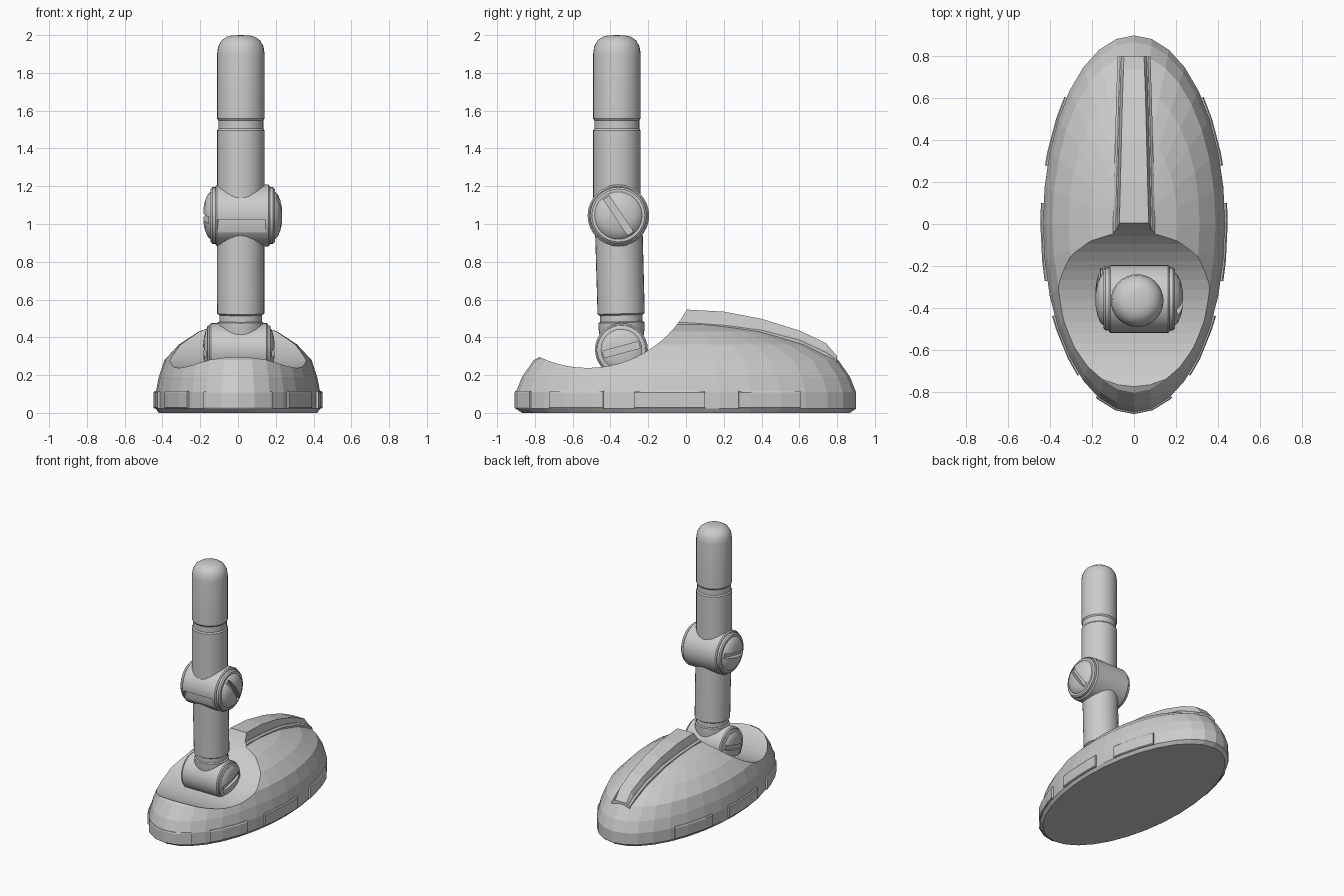
import bpy, bmesh, math
from mathutils import Matrix, Vector

if "Cube" in bpy.data.objects:
    bpy.data.objects.remove(bpy.data.objects["Cube"])

RX, RY, SEG = 0.435, 0.9, 32


def make(name, verts, faces):
    me = bpy.data.meshes.new(name)
    me.from_pydata(verts, [], faces)
    bm = bmesh.new()
    bm.from_mesh(me)
    bmesh.ops.remove_doubles(bm, verts=bm.verts, dist=1e-5)
    bmesh.ops.recalc_face_normals(bm, faces=bm.faces)
    bm.to_mesh(me)
    bm.free()
    ob = bpy.data.objects.new(name, me)
    bpy.context.collection.objects.link(ob)
    return ob


def loft(name, rings):
    """Skin a list of equal-length closed rings and cap both ends."""
    n = len(rings[0])
    verts = [p for r in rings for p in r]
    faces = [(i * n + j, i * n + (j + 1) % n, (i + 1) * n + (j + 1) % n, (i + 1) * n + j)
             for i in range(len(rings) - 1) for j in range(n)]
    faces += [tuple(range(n)), tuple(range(len(verts) - n, len(verts)))]
    return make(name, verts, faces)


def lathe(name, profile, matrix, sx=1, sy=1, seg=SEG):
    """Revolve (radius, height) pairs about local z, then place."""
    rings = [[matrix @ Vector((sx * r * math.cos(math.tau * k / seg),
                               sy * r * math.sin(math.tau * k / seg), h))
              for k in range(seg)] for r, h in profile]
    return loft(name, rings)


def box(name, size, matrix):
    v = [matrix @ Vector((x * size[0] / 2, y * size[1] / 2, z * size[2] / 2))
         for z in (-1, 1) for x, y in ((-1, -1), (1, -1), (1, 1), (-1, 1))]
    return loft(name, [v[:4], v[4:]])


def activate(ob):
    bpy.ops.object.select_all(action='DESELECT')
    ob.select_set(True)
    bpy.context.view_layer.objects.active = ob


def cut(ob, cutter, keep=False):
    cutter.hide_render = True
    m = ob.modifiers.new("cut", 'BOOLEAN')
    m.operation, m.solver, m.object = 'DIFFERENCE', 'EXACT', cutter
    activate(ob)
    bpy.ops.object.modifier_apply(modifier=m.name)
    if not keep:
        bpy.data.objects.remove(cutter)


def smooth(ob):
    activate(ob)
    bpy.ops.object.shade_smooth_by_angle(angle=math.radians(30))


def along_x(x, y, z, side=1):
    return Matrix.Translation((x, y, z)) @ Matrix.Rotation(side * math.pi / 2, 4, 'Y')


# Domed base shell
base = lathe("base_shell", [(0.965, 0), (1, 0.022), (1, 0.11), (0.965, 0.19), (0.895, 0.28),
                            (0.72, 0.362), (0.48, 0.43), (0.24, 0.468), (0.001, 0.48)],
             Matrix.Identity(4), RX, RY)

# Raised spine down the back of the dome: (y, dome level, top level, half width)
rings = []
for y, low, top, w in [(-0.2, 0.475, 0.54, 0.105), (0, 0.478, 0.547, 0.1), (0.2, 0.464, 0.536, 0.095),
                       (0.4, 0.438, 0.498, 0.09), (0.6, 0.385, 0.436, 0.085),
                       (0.74, 0.32, 0.37, 0.08), (0.8, 0.28, 0.3, 0.078)]:
    half = [(w, low - 0.1), (w, low), (w - 0.012, low + 0.012), (w - 0.018, low + 0.012),
            (w - 0.03, top)]
    rings.append([(x, y, z) for x, z in half] + [(-x, y, z) for x, z in reversed(half)])
spine = loft("base_spine", rings)

# Cylindrical scoop through the front of the base
scoop = lathe("scoop_cutter", [(0.6, -0.8), (0.6, 0.8)], along_x(0, -0.52, 0.838), seg=72)
cut(base, scoop, keep=True)
cut(spine, scoop)


# Bumper pads around the rim, following the ellipse
def pad(name, a0, a1):
    stops = [a0] + [k * 360 / SEG for k in range(-SEG, SEG) if a0 < k * 360 / SEG < a1] + [a1]
    rings = []
    for a in stops:
        c, s = math.cos(math.radians(a)), math.sin(math.radians(a))
        ring = []
        for off, z in [(-0.03, 0.022), (0.006, 0.022), (0.012, 0.028), (0.012, 0.108),
                       (0.006, 0.116), (-0.03, 0.116)]:
            ring.append(((RX + off) * c, (RY + off * 0.6) * s, z))
        rings.append(ring)
    return loft(name, rings)


for i, (a0, a1) in enumerate([(-53, -29), (-17.5, 6.4), (18, 42)]):
    pad(f"rim_pad_right_{i}", a0, a1)
    pad(f"rim_pad_left_{i}", 180 - a1, 180 - a0)
pad("rim_pad_front", -114, -66)


# Pivot joint: barrel across x, with a slotted screw head on each end
def joint(name, x, y, z, r, half, bulge, angles):
    barrel = lathe(name + "_barrel", [(r - 0.008, -half), (r, -half + 0.008),
                                      (r, half - 0.008), (r - 0.008, half)], along_x(x, y, z))
    for side, ang in zip((1, -1), angles):
        tag = "right" if side > 0 else "left"
        b = bulge
        head = lathe(f"{name}_screw_{tag}",
                     [(r * 0.92, -0.02), (r * 0.92, b * 0.25), (r * 0.86, b * 0.38),
                      (r * 0.77, b * 0.38), (r * 0.7, b * 0.6), (r * 0.5, b * 0.83),
                      (r * 0.25, b * 0.96), (0.001, b)],
                     along_x(x + side * half, y, z, side))
        slot = box("slot_cutter", (0.06, r * 1.42, 0.036),
                   Matrix.Translation((x + side * (half + b * 0.35 + 0.03), y, z))
                   @ Matrix.Rotation(math.radians(ang), 4, 'X'))
        cut(head, slot)
        smooth(head)
    return barrel


upper = joint("upper_joint", 0.025, -0.358, 1.045, 0.163, 0.145, 0.065, (-56, 12))
lower = joint("lower_joint", 0.005, -0.342, 0.335, 0.14, 0.155, 0.035, (15, 15))

# Swing clearance in the front underside of the upper barrel
cut(upper, box("clearance_cutter", (0.25, 0.1, 0.2),
               Matrix.Translation((0.018, -0.545, 0.925))))
smooth(upper)
smooth(lower)

# Lower arm, tilted slightly between the two joints
tilt = Matrix.Translation((0.014, -0.338, 0.335)) @ Matrix.Rotation(math.radians(1.6), 4, 'X')
smooth(lathe("lower_arm", [(0.105, 0), (0.122, 0.11), (0.122, 0.143), (0.113, 0.148),
                           (0.113, 0.182), (0.125, 0.19), (0.126, 0.7)], tilt))

# Upper arm with groove and rounded tip
smooth(lathe("upper_arm", [(0.126, 1.06), (0.126, 1.495), (0.119, 1.505), (0.119, 1.548),
                           (0.126, 1.558), (0.126, 1.9), (0.12, 1.94), (0.102, 1.972),
                           (0.075, 1.991), (0.045, 1.998), (0.001, 2.0)],
             Matrix.Translation((0.015, -0.366, 0))))
